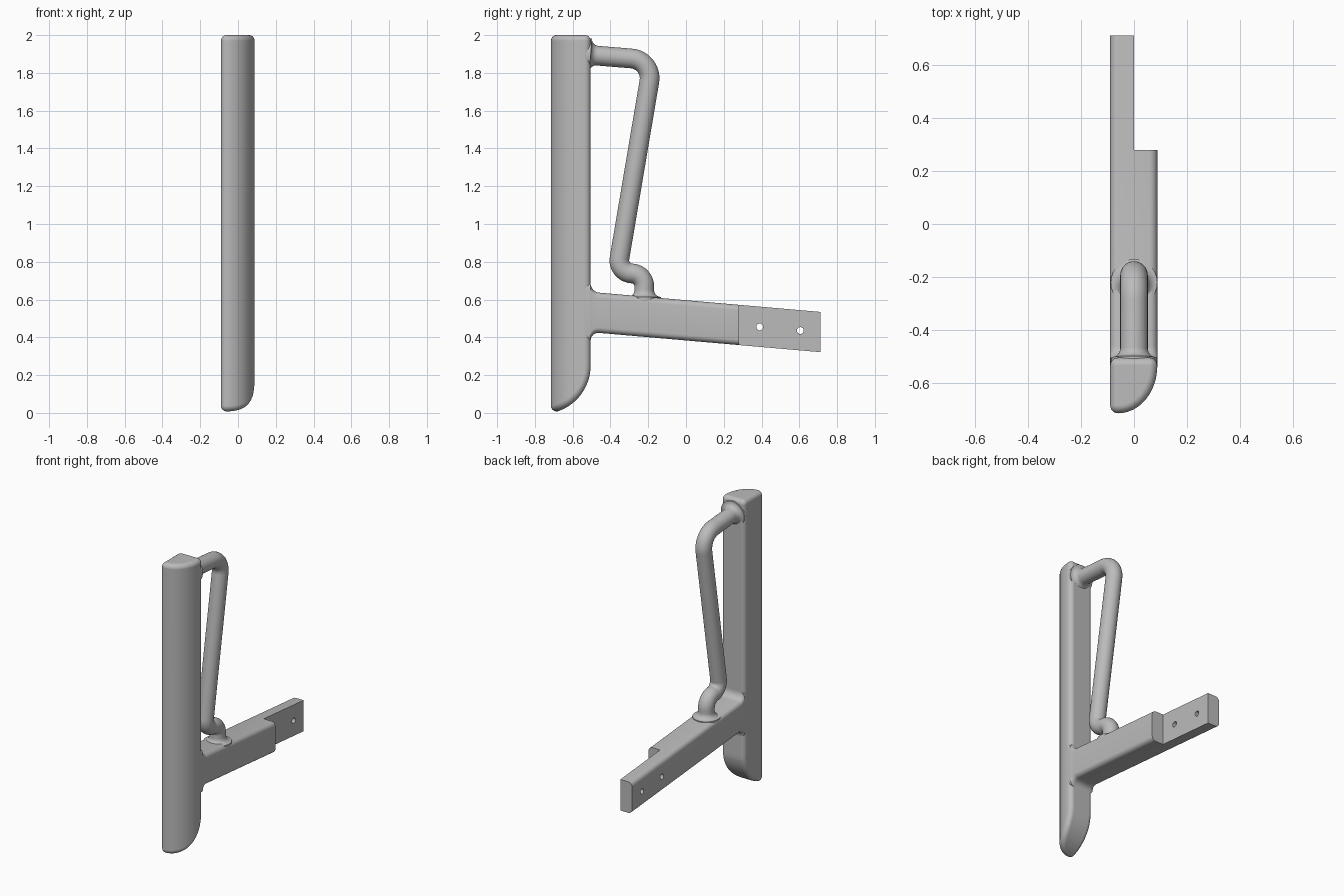
import bpy
import bmesh
from math import sin, cos, pi, sqrt, radians, tan
from mathutils import Vector

cube = bpy.data.objects.get("Cube")
if cube:
    bpy.data.objects.remove(cube, do_unlink=True)

GREY = (0.5, 0.5, 0.5, 1)
grey = bpy.data.materials.new("plain_grey")
grey.use_nodes = True
grey.diffuse_color = GREY
for node in grey.node_tree.nodes:
    if node.type == 'BSDF_PRINCIPLED':
        node.inputs["Base Color"].default_value = GREY


def finish(name, bm):
    """Turn a bmesh into a smooth-shaded grey object."""
    bmesh.ops.remove_doubles(bm, verts=bm.verts, dist=0.0002)
    bmesh.ops.recalc_face_normals(bm, faces=bm.faces)
    mesh = bpy.data.meshes.new(name)
    bm.to_mesh(mesh)
    bm.free()
    mesh.materials.append(grey)
    obj = bpy.data.objects.new(name, mesh)
    bpy.context.collection.objects.link(obj)
    smooth(obj)
    return obj


def smooth(obj):
    bpy.ops.object.select_all(action='DESELECT')
    obj.select_set(True)
    bpy.context.view_layer.objects.active = obj
    bpy.ops.object.shade_smooth_by_angle(angle=radians(35))


def loft(name, rings):
    """Skin a list of equal-length rings and cap both ends."""
    bm = bmesh.new()
    loops = [[bm.verts.new(p) for p in ring] for ring in rings]
    n = len(loops[0])
    for a, b in zip(loops, loops[1:]):
        for i in range(n):
            j = (i + 1) % n
            bm.faces.new((a[i], a[j], b[j], b[i]))
    bm.faces.new(loops[0])
    bm.faces.new(loops[-1])
    return finish(name, bm)


def flare(d, f):
    """Concave fillet of radius f, at distance d from a wall."""
    d = min(max(d, 0), f)
    return f - sqrt(f * f - (f - d) ** 2)


# Post: a rounded solid, the hull of small balls along its core outline
ROUND = 0.03
BACK = -0.535
TOP = 2 - ROUND


def bottom(y):
    return 0.25 - sqrt(max(0, 0.225 ** 2 - (y + 0.76) ** 2))


ball = [Vector((cos(e) * cos(a), cos(e) * sin(a), sin(e))) * ROUND
        for e in [radians(15 * k) for k in range(-6, 7)]
        for a in [2 * pi * k / 24 for k in range(24)]]
centres = []
STEPS = 20
for i in range(STEPS + 1):
    t = pi / 2 * (i / STEPS) ** 1.6
    x, y = -0.06 + 0.118 * cos(t), BACK - 0.15 * sin(t)
    centres += [Vector((x, y, TOP)), Vector((x, y, bottom(y))),
                Vector((-0.06, y, bottom(y)))]
centres.append(Vector((-0.06, BACK, TOP)))
bm = bmesh.new()
for c in centres:
    for d in ball:
        bm.verts.new(c + d)
bmesh.ops.remove_doubles(bm, verts=bm.verts, dist=0.0005)
bmesh.ops.convex_hull(bm, input=bm.verts)
loose = [v for v in bm.verts if not v.link_faces]
bmesh.ops.delete(bm, geom=loose, context='VERTS')
bmesh.ops.dissolve_limit(bm, angle_limit=radians(0.5),
                         verts=bm.verts, edges=bm.edges)
post = finish("post", bm)
post.modifiers.new("even_shading", 'WEIGHTED_NORMAL').keep_sharp = True


# Arm: sloping bar with rounded edges, flared where it meets the post
LEFT, RIGHT, STEP_Y, END_Y = -0.09, 0.088, 0.28, 0.712


def bar_ring(y, x1, round1, grow=0):
    """Rounded rectangle across the arm; round1 is the radius on the x1 side."""
    top = 0.64 - 0.087 * (y + 0.5) + grow
    low = 0.427 - 0.087 * (y + 0.5) - grow
    corners = [(x1, top, round1, -1, -1), (LEFT, top, ROUND, 1, -1),
               (LEFT, low, ROUND, 1, 1), (x1, low, round1, -1, 1)]
    ring = []
    for k, (x, z, r, sx, sz) in enumerate(corners):
        for s in range(7):
            a = pi / 2 * (k + s / 6)
            ring.append((x + sx * r + r * cos(a), y, z + sz * r + r * sin(a)))
    return ring


FILLET = 0.045
rings = [bar_ring(BACK, RIGHT, ROUND, FILLET)]
for i in range(9):
    d = FILLET * (1 - cos(pi / 2 * i / 8))
    rings.append(bar_ring(-0.505 + d, RIGHT, ROUND, flare(d, FILLET)))
rings.append(bar_ring(STEP_Y, RIGHT, ROUND))
loft("arm", rings)

# Mounting tab: left half of the bar, square on its inner side, two bolt holes
bm_rings = [bar_ring(y, 0, 0.0) for y in (STEP_Y, END_Y)]
tab = loft("mounting_tab", bm_rings)
for y, z in ((0.39, 0.455), (0.605, 0.436)):
    bpy.ops.mesh.primitive_cylinder_add(vertices=32, radius=0.018, depth=0.4,
                                        location=(-0.045, y, z),
                                        rotation=(0, pi / 2, 0))
    cutter = bpy.context.object
    cutter.name = "hole_cutter"
    cutter.hide_render = True
    cutter.data.materials.append(grey)
    cut = tab.modifiers.new("hole", 'BOOLEAN')
    cut.operation, cut.object, cut.solver = 'DIFFERENCE', cutter, 'EXACT'
    bpy.context.view_layer.objects.active = tab
    bpy.ops.object.modifier_apply(modifier=cut.name)
    bpy.data.objects.remove(cutter, do_unlink=True)
smooth(tab)


# Handle: round tube swept along a path with rounded bends
def rounded_path(points, radii):
    pts = [Vector(p) for p in points]
    path = [pts[0]]
    for a, p, b, r in zip(pts, pts[1:], pts[2:], radii):
        u, v = (a - p).normalized(), (b - p).normalized()
        half = u.angle(v) / 2
        centre = p + (u + v).normalized() * (r / sin(half))
        start = p + u * (r / tan(half)) - centre
        end = p + v * (r / tan(half)) - centre
        turn = start.angle(end)
        for s in range(13):
            w = s / 12
            path.append(centre + (start * sin((1 - w) * turn)
                                  + end * sin(w * turn)) / sin(turn))
    return path + [pts[-1]]


def dense_end(a, b, wall, axis, f):
    """Extra points near a wall so the tube end can flare smoothly."""
    out = []
    for i in range(9):
        level = wall + f * (1 - cos(pi / 2 * i / 8))
        out.append(a.lerp(b, (level - a[axis]) / (b[axis] - a[axis])))
    return out


TUBE, BLEND = 0.052, 0.036
POST_Y, ARM_Z = -0.505, 0.614
path = rounded_path([(-0.53, 1.896), (-0.175, 1.867), (-0.365, 0.742),
                     (-0.221, 0.735), (-0.221, 0.585)], [0.105, 0.07, 0.068])
path = (path[:1] + dense_end(path[0], path[1], POST_Y, 0, BLEND) + path[1:-1]
        + dense_end(path[-1], path[-2], ARM_Z, 1, BLEND)[::-1] + path[-1:])
rings = []
for i, p in enumerate(path):
    along = path[min(i + 1, len(path) - 1)] - path[max(i - 1, 0)]
    along.normalize()
    side = Vector((-along.y, along.x))
    r = TUBE + flare(p.x - POST_Y, BLEND) + flare(p.y - ARM_Z, BLEND)
    rings.append([(r * sin(a), p.x + side.x * r * cos(a),
                   p.y + side.y * r * cos(a))
                  for a in [2 * pi * k / 32 for k in range(32)]])
loft("handle", rings)
